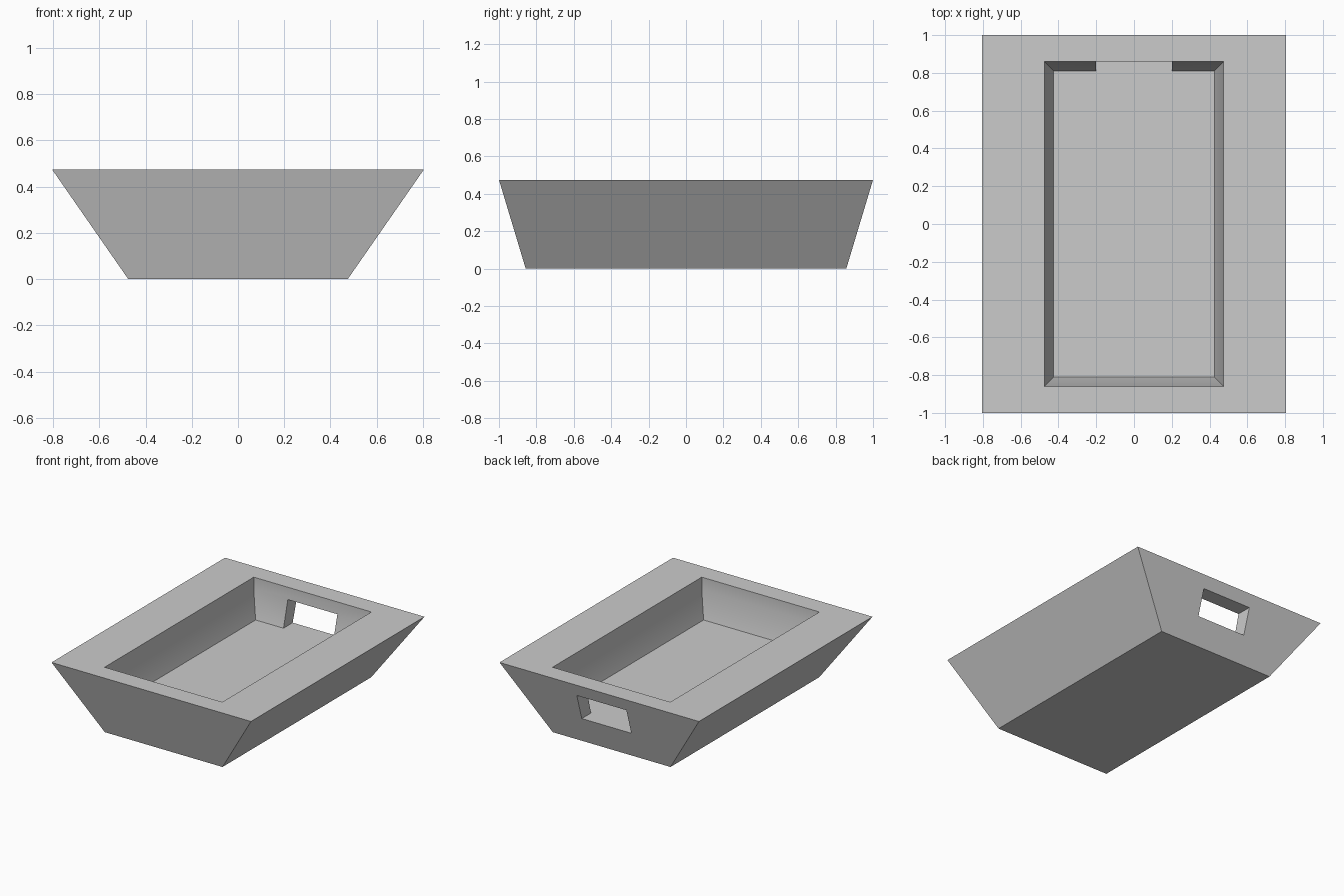
import bpy
import bmesh
import math

cube = bpy.data.objects.get("Cube")
if cube:
    bpy.data.objects.remove(cube, do_unlink=True)

grey = bpy.data.materials.new("light grey")
grey.use_nodes = True
colour = (0.6, 0.6, 0.6, 1)
grey.diffuse_color = colour
grey.node_tree.nodes["Principled BSDF"].inputs["Base Color"].default_value = colour

HEIGHT, FLOOR, SLOT_TOP = 0.475, 0.195, 0.385


def rect_loft(name, rings):
    """Closed body through rectangular rings (half width, half depth, z)."""
    bm = bmesh.new()
    loops = [[bm.verts.new((sx * w, sy * d, z))
              for sx, sy in ((-1, -1), (1, -1), (1, 1), (-1, 1))]
             for w, d, z in rings]
    for a, b in zip(loops, loops[1:]):
        for i in range(4):
            j = (i + 1) % 4
            bm.faces.new((a[i], a[j], b[j], b[i]))
    bm.faces.new(loops[0][::-1])
    bm.faces.new(loops[-1])
    bmesh.ops.recalc_face_normals(bm, faces=bm.faces)
    mesh = bpy.data.meshes.new(name)
    bm.to_mesh(mesh)
    bm.free()
    mesh.materials.append(grey)
    obj = bpy.data.objects.new(name, mesh)
    bpy.context.collection.objects.link(obj)
    return obj


# Flared tray: outer walls, rim, straight upper cavity, tapered lower cavity
tray = rect_loft("tray_body", [
    (0.475, 0.857, 0),
    (0.805, 1.0, HEIGHT),
    (0.475, 0.86, HEIGHT),
    (0.475, 0.86, SLOT_TOP),
    (0.425, 0.81, FLOOR),
])

# Slot through the back wall, level with the cavity floor
cutter = rect_loft("slot_cutter", [(0.2, 0.2, FLOOR), (0.2, 0.2, SLOT_TOP)])
cutter.location.y = 0.95
cutter.hide_render = True
slot = tray.modifiers.new("slot", "BOOLEAN")
slot.operation = "DIFFERENCE"
slot.solver = "EXACT"
slot.object = cutter

bpy.ops.object.select_all(action="DESELECT")
tray.select_set(True)
bpy.context.view_layer.objects.active = tray
bpy.ops.object.modifier_apply(modifier=slot.name)
bpy.data.objects.remove(cutter, do_unlink=True)
bpy.ops.object.shade_smooth_by_angle(angle=math.radians(30))
